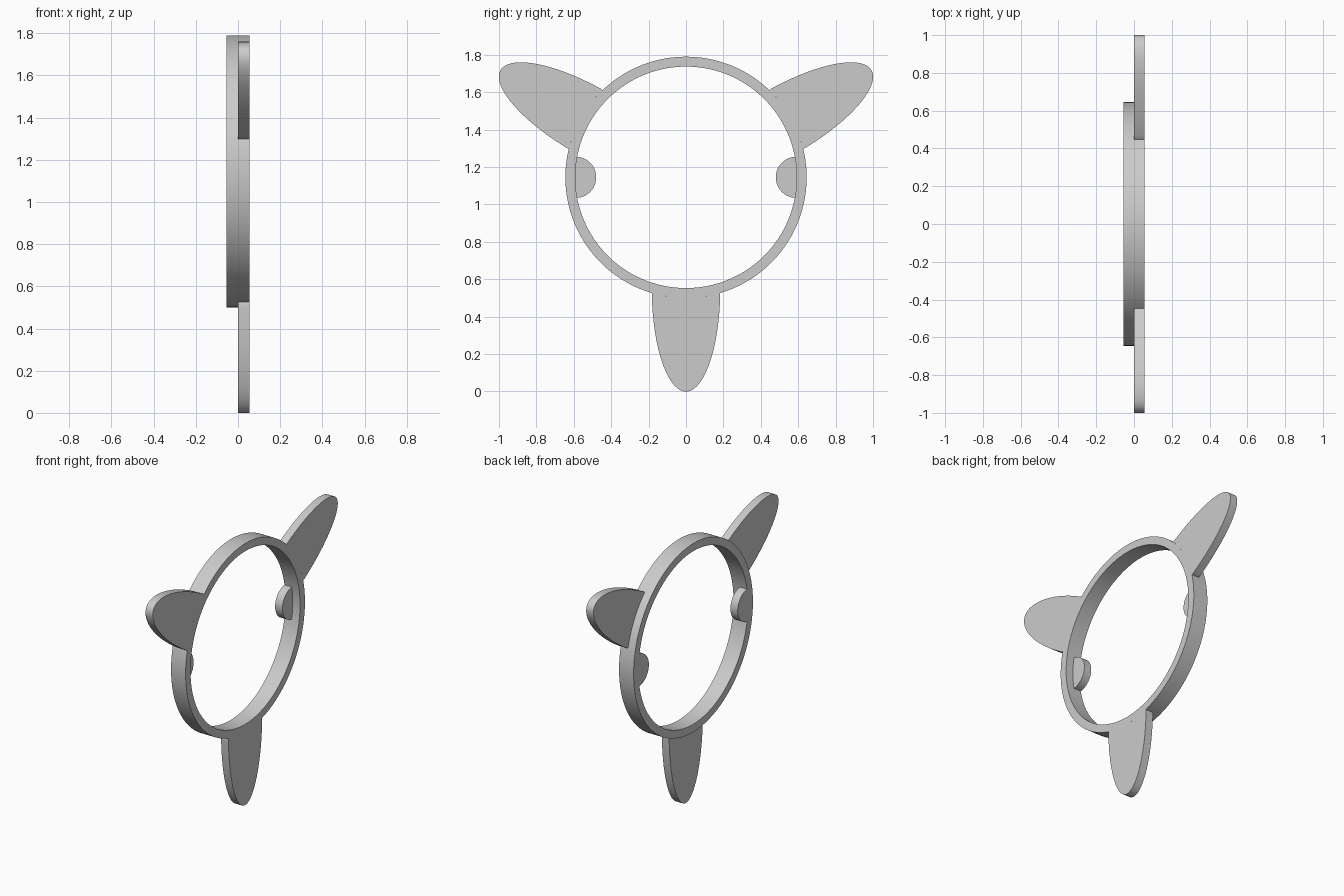
import bpy, bmesh
from math import sin, cos, pi, atan2, hypot, radians

cube = bpy.data.objects.get("Cube")
if cube:
    bpy.data.objects.remove(cube, do_unlink=True)

CENTRE_Z = 1.145
OUTER, INNER = 0.645, 0.592
HALF = 0.055

grey = bpy.data.materials.new("plain_grey")
grey.use_nodes = True
colour = (0.6, 0.6, 0.6, 1)
grey.diffuse_color = colour
grey.node_tree.nodes["Principled BSDF"].inputs["Base Color"].default_value = colour


def finish(name, bm):
    bmesh.ops.recalc_face_normals(bm, faces=bm.faces[:])
    mesh = bpy.data.meshes.new(name)
    bm.to_mesh(mesh)
    bm.free()
    mesh.materials.append(grey)
    ob = bpy.data.objects.new(name, mesh)
    ob.location.z = CENTRE_Z
    bpy.context.collection.objects.link(ob)
    bpy.ops.object.select_all(action="DESELECT")
    ob.select_set(True)
    bpy.context.view_layer.objects.active = ob
    bpy.ops.object.shade_smooth_by_angle(angle=radians(30))


def plate(name, angle, dist, along, across, radius, side, x0, x1):
    """Half ellipse ending on a circle of the ring; side +1 points out, -1 in."""
    n = 96
    outline = []
    for i in range(n + 1):
        t = -pi * 0.55 + 1.1 * pi * i / n
        u, v = dist + side * along * cos(t), across * sin(t)
        if side * (hypot(u, v) - radius) > 0:
            outline.append((u, v))
    # Curved foot that follows the ring
    start, end = (atan2(p[1], p[0]) for p in (outline[-1], outline[0]))
    for i in range(25):
        a = start + (end - start) * i / 24
        outline.append((radius * cos(a), radius * sin(a)))
    c, s = cos(angle), sin(angle)
    bm = bmesh.new()
    face = bm.faces.new([bm.verts.new((x0, u * c - v * s, u * s + v * c)) for u, v in outline])
    new = bmesh.ops.extrude_face_region(bm, geom=[face], use_keep_orig=True)["geom"]
    bmesh.ops.translate(bm, vec=(x1 - x0, 0, 0),
                        verts=[g for g in new if isinstance(g, bmesh.types.BMVert)])
    finish(name, bm)


# Ring: a rectangular section swept around the x axis
bm = bmesh.new()
section = [(-HALF, INNER), (-HALF, OUTER), (HALF, OUTER), (HALF, INNER)]
steps = 160
loops = [[bm.verts.new((x, r * cos(2 * pi * i / steps), r * sin(2 * pi * i / steps)))
          for x, r in section] for i in range(steps)]
for i, a in enumerate(loops):
    b = loops[(i + 1) % steps]
    for k in range(4):
        j = (k + 1) % 4
        bm.faces.new((a[k], a[j], b[j], b[k]))
finish("ring", bm)

# Three outer blades, flush with the +x face
for name, deg in (("back_blade", 30), ("front_blade", 150), ("bottom_blade", 270)):
    plate(name, radians(deg), 0.595, 0.55, 0.183, OUTER, 1, 0, HALF)

# Two inner tabs, flush with the -x face
for name, deg in (("back_tab", 0), ("front_tab", 180)):
    plate(name, radians(deg), 0.59, 0.11, 0.11, INNER, -1, -HALF, 0)
